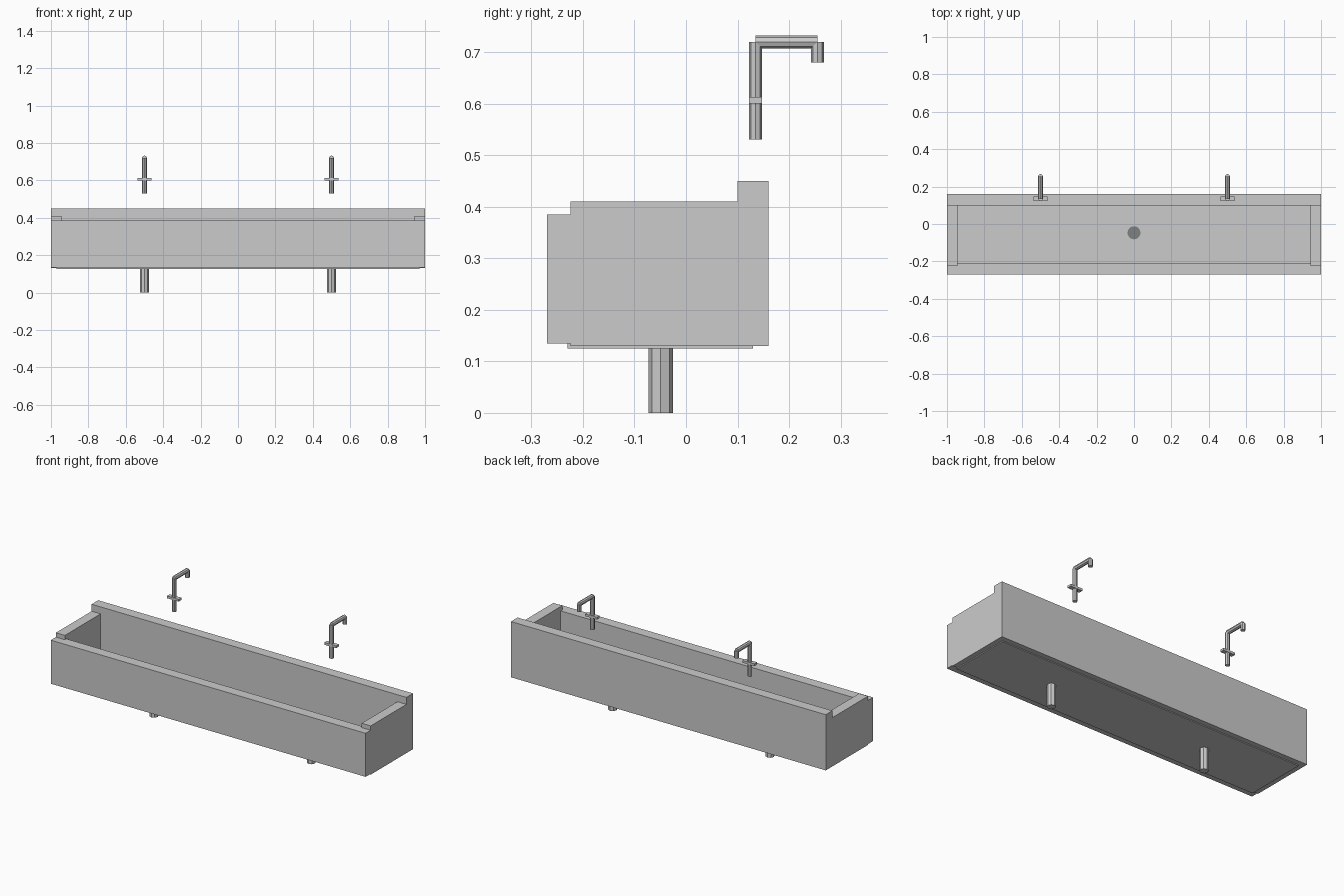
import bpy
from math import pi

if "Cube" in bpy.data.objects:
    bpy.data.objects.remove(bpy.data.objects["Cube"])


def box(name, lo, hi):
    """Axis-aligned box between two corners."""
    centre = [(a + b) / 2 for a, b in zip(lo, hi)]
    bpy.ops.mesh.primitive_cube_add(size=1, location=centre)
    ob = bpy.context.object
    ob.name = name
    ob.scale = [b - a for a, b in zip(lo, hi)]
    bpy.ops.object.transform_apply(location=False, rotation=False, scale=True)
    return ob


def rod(name, centre, radius, length, sides=8, rot=(0, 0, 0)):
    """Low-poly cylinder, upright unless rotated."""
    bpy.ops.mesh.primitive_cylinder_add(vertices=sides, radius=radius, depth=length,
                                        location=centre, rotation=rot)
    bpy.context.object.name = name
    return bpy.context.object


# Trough: floor slab, low front wall, tall back wall
box("trough_floor", (-0.97, -0.23, 0.125), (0.97, 0.13, 0.175))
box("front_wall", (-1, -0.27, 0.135), (1, -0.21, 0.385))
box("back_wall", (-1, 0.10, 0.13), (1, 0.16, 0.45))

# Drain disc in the floor
drain = rod("drain", (0, -0.047, 0.175), 0.035, 0.01, sides=16)
dark = bpy.data.materials.new("dark_metal")
dark.diffuse_color = (0.2, 0.22, 0.22, 1)
dark.use_nodes = True
dark.node_tree.nodes["Principled BSDF"].inputs["Base Color"].default_value = dark.diffuse_color
drain.data.materials.append(dark)

for side, s in (("left", -1), ("right", 1)):
    # End wall
    x0, x1 = sorted((s * 0.943, s * 1.0))
    box(side + "_end_wall", (x0, -0.224, 0.13), (x1, 0.124, 0.41))

    # Support leg
    x = s * 0.5
    rod(side + "_leg", (x, -0.049, 0.07), 0.024, 0.14)

    # Tap: riser, arm, spout and cross handle
    rod(side + "_tap_riser", (x, 0.135, 0.625), 0.0125, 0.19)
    rod(side + "_tap_arm", (x, 0.195, 0.72), 0.0125, 0.12, rot=(pi / 2, 0, 0))
    rod(side + "_tap_spout", (x, 0.255, 0.70), 0.0125, 0.04)
    box(side + "_tap_handle", (x - 0.0375, 0.1225, 0.60), (x + 0.0375, 0.1475, 0.613))
